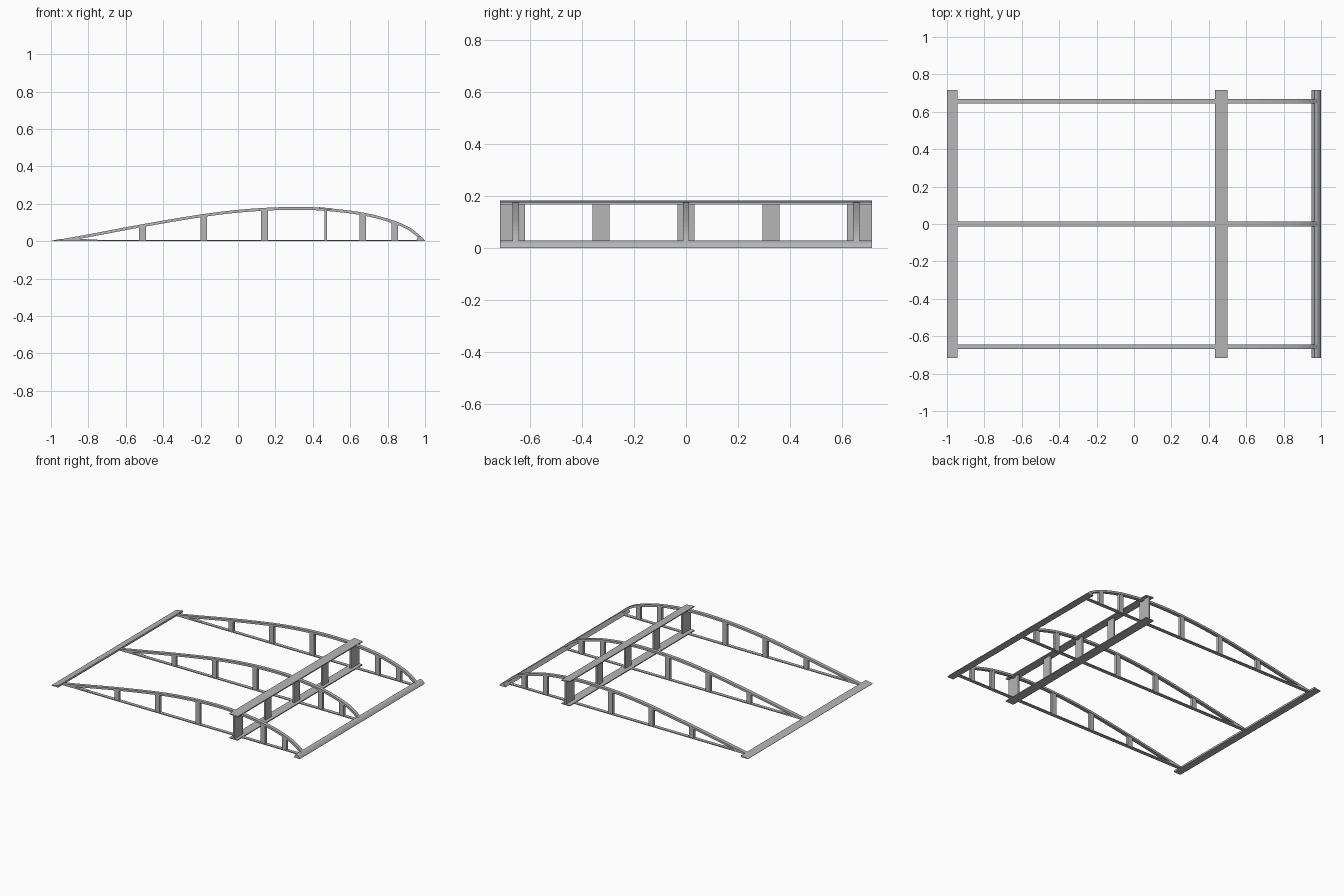
import bpy
import bmesh
from mathutils import Vector

cube = bpy.data.objects.get("Cube")
if cube:
    bpy.data.objects.remove(cube, do_unlink=True)

GREY = (0.47, 0.47, 0.47, 1)
mat = bpy.data.materials.new("plain grey")
mat.use_nodes = True
mat.diffuse_color = GREY
mat.node_tree.nodes["Principled BSDF"].inputs["Base Color"].default_value = GREY

HALF_SPAN = 0.717
RIB_Y = 0.656
RIB_W = 0.025
BASE_T = 0.006
ARCH_T = 0.015


def extrude_profile(name, profile, y0, y1):
    """Solid made by sweeping an (x, z) outline along y."""
    bm = bmesh.new()
    face = bm.faces.new([bm.verts.new((x, y0, z)) for x, z in profile])
    res = bmesh.ops.extrude_face_region(bm, geom=[face])
    verts = [g for g in res["geom"] if isinstance(g, bmesh.types.BMVert)]
    bmesh.ops.translate(bm, verts=verts, vec=(0, y1 - y0, 0))
    bmesh.ops.recalc_face_normals(bm, faces=bm.faces)
    mesh = bpy.data.meshes.new(name)
    bm.to_mesh(mesh)
    bm.free()
    mesh.materials.append(mat)
    obj = bpy.data.objects.new(name, mesh)
    bpy.context.collection.objects.link(obj)
    return obj


def smooth_path(pts, steps):
    """Catmull-Rom curve through the points."""
    p = [Vector(q) for q in pts]
    p = [2 * p[0] - p[1]] + p + [2 * p[-1] - p[-2]]
    out = []
    for a, b, c, d in zip(p, p[1:], p[2:], p[3:]):
        for i in range(steps):
            t = i / steps
            out.append(0.5 * (2 * b + (c - a) * t + (2 * a - 5 * b + 4 * c - d) * t * t
                              + (3 * b - a - 3 * c + d) * t ** 3))
    return out + [p[-2]]


# Curved upper edge of the ribs, and its parallel lower edge
top = smooth_path([(-0.99, 0.002), (-0.75, 0.046), (-0.51, 0.091), (-0.18, 0.146),
                   (0.06, 0.173), (0.28, 0.183), (0.46, 0.178), (0.67, 0.153),
                   (0.84, 0.108), (0.93, 0.065), (0.985, 0.018)], 3)
under = []
for i, q in enumerate(top):
    d = (top[min(i + 1, len(top) - 1)] - top[max(i - 1, 0)]).normalized()
    low = q + Vector((d.y, -d.x)) * ARCH_T
    under.append(Vector((low.x, max(low.y, 0.001))))


def under_z(x):
    """Height of the lower edge of the arch at x."""
    for a, b in zip(under, under[1:]):
        if a.x <= x <= b.x:
            return a.y + (b.y - a.y) * (x - a.x) / (b.x - a.x)
    return 0


# Ribs: arch, base strip, posts and tail gusset
POSTS = (-0.51, -0.183, 0.142, 0.667, 0.838)
for label, y in (("right", -RIB_Y), ("middle", 0), ("left", RIB_Y)):
    y0, y1 = y - RIB_W / 2, y + RIB_W / 2
    extrude_profile(label + "_rib_arch", [tuple(q) for q in top + under[::-1]], y0, y1)
    extrude_profile(label + "_rib_base",
                    [(-0.97, 0), (0.96, 0), (0.96, BASE_T), (-0.97, BASE_T)], y0, y1)
    extrude_profile(label + "_rib_gusset",
                    [(-0.95, 0.003), (-0.75, 0.004), (-0.75, 0.008), (-0.87, 0.013)], y0, y1)
    for n, x in enumerate(POSTS):
        a, b = x - 0.018, x + 0.018
        extrude_profile(f"{label}_rib_post_{n + 1}",
                        [(a, 0.003), (b, 0.003), (b, under_z(b) + 0.004), (a, under_z(a) + 0.004)],
                        y - 0.01, y + 0.01)

# Trailing edge wedge
extrude_profile("trailing_edge", [(-1, 0), (-0.945, 0), (-0.945, 0.013), (-1, 0.002)],
                -HALF_SPAN, HALF_SPAN)

# Leading edge with rounded nose
extrude_profile("leading_edge", [(0.95, 0), (1, 0), (0.995, 0.009), (0.987, 0.018),
                                 (0.978, 0.024), (0.966, 0.028)], -HALF_SPAN, HALF_SPAN)

# Spar caps
extrude_profile("spar_top_cap", [(0.433, 0.175), (0.499, 0.168), (0.499, 0.176), (0.433, 0.182)],
                -HALF_SPAN, HALF_SPAN)
extrude_profile("spar_bottom_cap", [(0.433, 0), (0.499, 0), (0.499, 0.007), (0.433, 0.007)],
                -HALF_SPAN, HALF_SPAN)

# Spar webs between the caps
webs = [(-HALF_SPAN, -0.621), (-0.36, -0.294), (-0.033, 0.033), (0.294, 0.36), (0.621, HALF_SPAN)]
for n, (y0, y1) in enumerate(webs):
    extrude_profile(f"spar_web_{n + 1}",
                    [(0.463, 0.004), (0.475, 0.004), (0.475, 0.174), (0.463, 0.174)], y0, y1)
